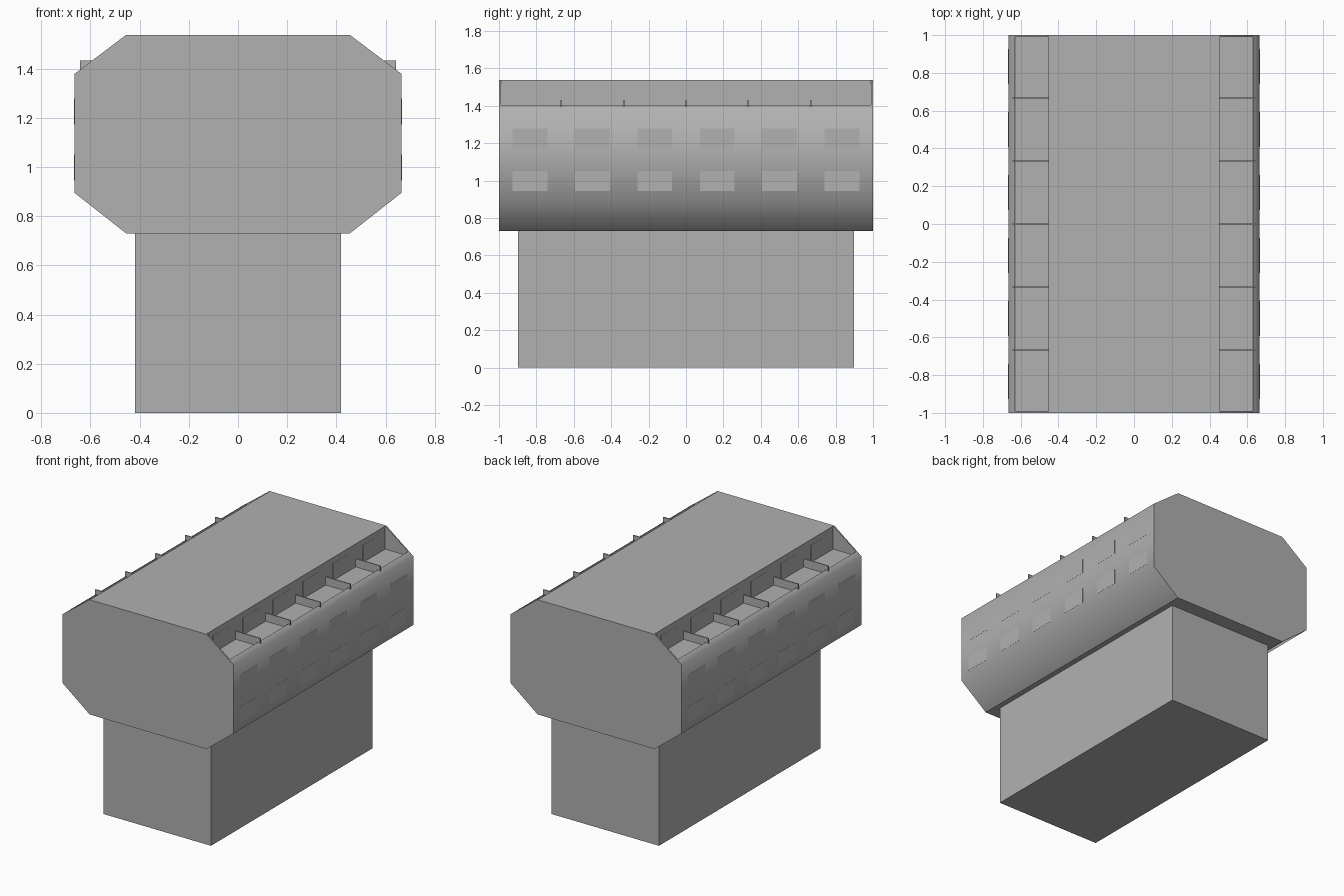
import bpy, bmesh

if "Cube" in bpy.data.objects:
    bpy.data.objects.remove(bpy.data.objects["Cube"])

grey = bpy.data.materials.new("dark_grey")
grey.diffuse_color = (0.44, 0.44, 0.44, 1)
grey.use_nodes = True
grey.node_tree.nodes["Principled BSDF"].inputs["Base Color"].default_value = grey.diffuse_color


def add_object(name, bm):
    mesh = bpy.data.meshes.new(name)
    bmesh.ops.recalc_face_normals(bm, faces=bm.faces[:])
    bm.to_mesh(mesh)
    bm.free()
    mesh.materials.append(grey)
    ob = bpy.data.objects.new(name, mesh)
    bpy.context.collection.objects.link(ob)
    return ob


def boxes(name, bounds):
    """One object made of boxes given as (x0, x1, y0, y1, z0, z1)."""
    bm = bmesh.new()
    for x0, x1, y0, y1, z0, z1 in bounds:
        vs = bmesh.ops.create_cube(bm, size=1)["verts"]
        bmesh.ops.scale(bm, vec=(x1 - x0, y1 - y0, z1 - z0), verts=vs)
        bmesh.ops.translate(bm, vec=((x0 + x1) / 2, (y0 + y1) / 2, (z0 + z1) / 2), verts=vs)
    return add_object(name, bm)


def both_sides(bounds):
    return bounds + [(-b[1], -b[0], *b[2:]) for b in bounds]


# Lower storey block
boxes("base_block", [(-0.418, 0.418, -0.897, 0.897, 0, 0.732)])

# Octagonal upper block, extruded along y
half = [(0.455, 0.73), (0.665, 0.895), (0.665, 1.378), (0.455, 1.537)]
profile = half + [(-x, z) for x, z in reversed(half)]
bm = bmesh.new()
face = bm.faces.new([bm.verts.new((x, -1, z)) for x, z in profile])
ext = bmesh.ops.extrude_face_region(bm, geom=[face], use_keep_orig=True)
bmesh.ops.translate(bm, vec=(0, 2, 0), verts=[v for v in ext["geom"] if isinstance(v, bmesh.types.BMVert)])
bm.normal_update()
for f in bm.faces:
    f.smooth = abs(f.normal.x) > 0.3
upper = add_object("upper_block", bm)

# Balcony troughs cut into the upper slopes
cutter = boxes("balcony_cutter", both_sides([(0.452, 0.63, -0.99, 0.99, 1.375, 1.7)]))
cutter.hide_render = True
mod = upper.modifiers.new("balconies", "BOOLEAN")
mod.operation = "DIFFERENCE"
mod.solver = "EXACT"
mod.object = cutter
bpy.context.view_layer.objects.active = upper
bpy.ops.object.modifier_apply(modifier=mod.name)
bpy.data.objects.remove(cutter)

# Partition walls between balconies
boxes("balcony_dividers", both_sides(
    [(0.45, 0.642, i / 3 - 0.004, i / 3 + 0.004, 1.374, 1.432) for i in range(-2, 3)]))

# Flat window panels on the side walls, plus those behind the balconies
bays = [(i - 2.5) / 3 for i in range(6)]
boxes("side_windows", both_sides(
    [(0.655, 0.6658, y - 0.093, y + 0.093, z, z + 0.107) for y in bays for z in (0.944, 1.172)]))
boxes("balcony_windows", both_sides(
    [(0.445, 0.4528, y - 0.093, y + 0.093, 1.39, 1.497) for y in bays]))
